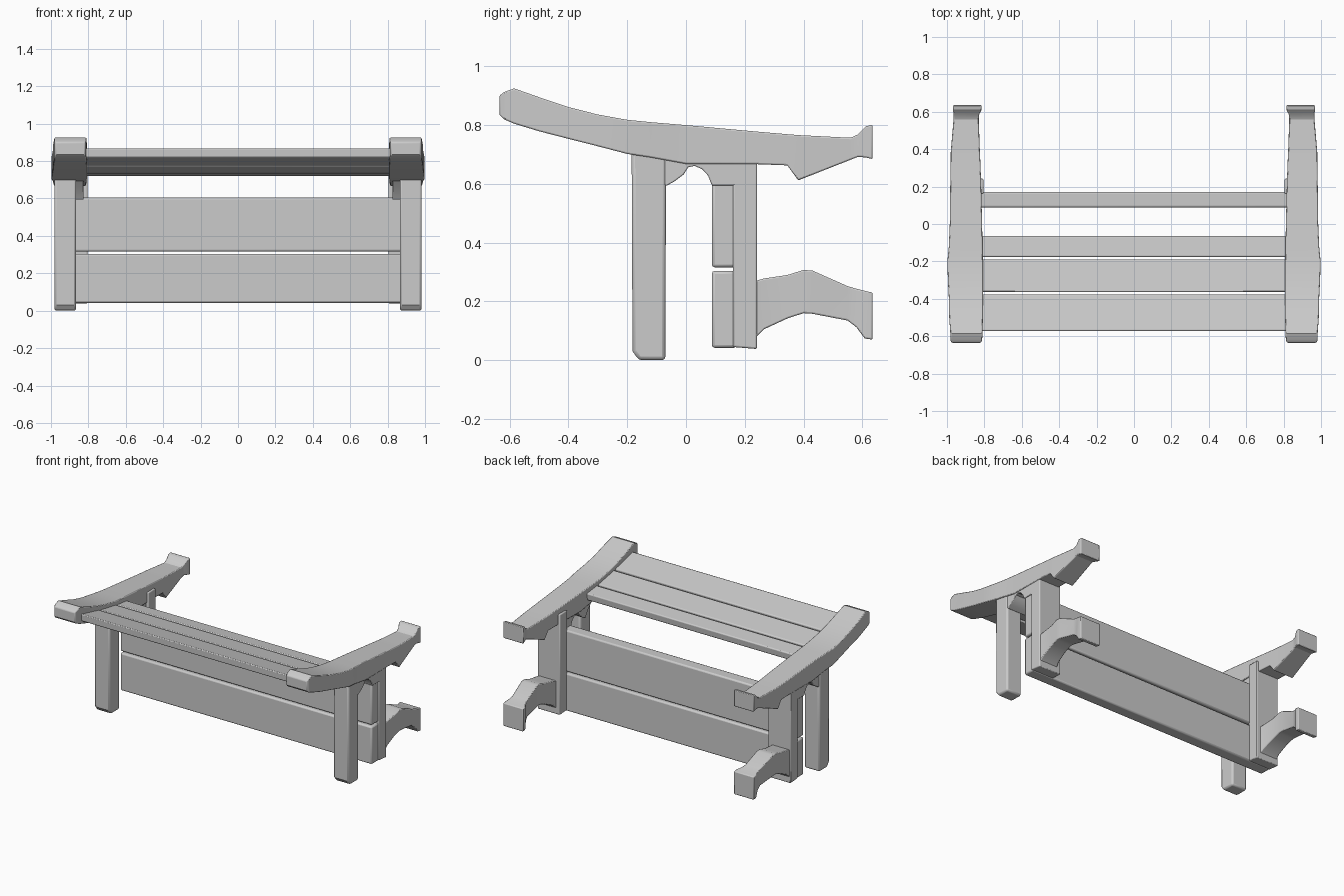
import bpy, bmesh, math
from mathutils import Matrix


def finish(bm, name, bevel=0.008, mirror=True):
    bmesh.ops.recalc_face_normals(bm, faces=bm.faces)
    me = bpy.data.meshes.new(name)
    bm.to_mesh(me)
    bm.free()
    ob = bpy.data.objects.new(name, me)
    bpy.context.collection.objects.link(ob)
    if bevel:
        b = ob.modifiers.new("bevel", 'BEVEL')
        b.width, b.segments, b.limit_method = bevel, 2, 'ANGLE'
        b.angle_limit = math.radians(50)
    if mirror:
        m = ob.modifiers.new("mirror", 'MIRROR')
        m.use_mirror_merge = False
    bpy.ops.object.select_all(action='DESELECT')
    bpy.context.view_layer.objects.active = ob
    ob.select_set(True)
    bpy.ops.object.shade_smooth_by_angle(angle=math.radians(25))
    return ob


def loft(name, stations, bevel=0.008):
    """Rectangular sections along y: (y, z low, z high, x inner, x outer)."""
    bm = bmesh.new()
    rings = [[bm.verts.new(c) for c in ((a, y, lo), (b, y, lo), (b, y, hi), (a, y, hi))]
             for y, lo, hi, a, b in stations]
    for r, s in zip(rings, rings[1:]):
        for i in range(4):
            j = (i + 1) % 4
            bm.faces.new((r[i], r[j], s[j], s[i]))
    bm.faces.new(rings[0])
    bm.faces.new(rings[-1][::-1])
    return finish(bm, name, bevel)


def extrude(name, profile, x0, x1, bevel=0.006, mirror=True):
    """Extrude a side profile (y, z) along x."""
    bm = bmesh.new()
    a = [bm.verts.new((x0, y, z)) for y, z in profile]
    b = [bm.verts.new((x1, y, z)) for y, z in profile]
    bm.faces.new(a)
    bm.faces.new(b[::-1])
    n = len(a)
    for i in range(n):
        j = (i + 1) % n
        bm.faces.new((a[i], b[i], b[j], a[j]))
    return finish(bm, name, bevel, mirror)


# Curved side rail with flared back end
loft("side_rail", [
    (-0.635, 0.835, 0.900, 0.818, 0.975),
    (-0.620, 0.820, 0.912, 0.812, 0.982),
    (-0.585, 0.805, 0.925, 0.810, 0.982),
    (-0.500, 0.779, 0.895, 0.808, 0.988),
    (-0.395, 0.752, 0.860, 0.808, 0.990),
    (-0.300, 0.728, 0.836, 0.808, 0.995),
    (-0.200, 0.702, 0.818, 0.808, 0.998),
    (-0.120, 0.690, 0.810, 0.810, 0.990),
    (0.000, 0.668, 0.800, 0.812, 0.985),
    (0.240, 0.667, 0.778, 0.818, 0.982),
    (0.345, 0.663, 0.769, 0.822, 0.980),
    (0.382, 0.612, 0.766, 0.824, 0.980),
    (0.560, 0.682, 0.757, 0.830, 0.965),
    (0.585, 0.692, 0.768, 0.828, 0.965),
    (0.612, 0.690, 0.796, 0.816, 0.968),
    (0.635, 0.684, 0.801, 0.814, 0.968)], 0.005)

# Front leg
extrude("front_leg", [(-0.185, 0.72), (-0.182, 0.03), (-0.160, 0.0),
                      (-0.070, 0.0), (-0.068, 0.72)], 0.865, 0.982, 0.012)

# Arched brace joining the leg and post
extrude("arch_brace", [(-0.170, 0.715), (-0.100, 0.640), (-0.069, 0.592), (-0.040, 0.608),
                       (-0.008, 0.632), (0.008, 0.657), (0.030, 0.661), (0.055, 0.650),
                       (0.075, 0.628), (0.088, 0.595), (0.180, 0.595), (0.180, 0.74),
                       (-0.170, 0.76)], 0.825, 0.978, 0.004)

# Rear post behind the boards
extrude("rear_post", [(0.160, 0.045), (0.242, 0.038), (0.242, 0.74), (0.160, 0.74)],
        0.805, 0.978)

# Lower wall bracket with narrowed neck
loft("lower_bracket", [
    (0.225, 0.070, 0.268, 0.830, 0.972),
    (0.245, 0.085, 0.272, 0.835, 0.970),
    (0.265, 0.105, 0.278, 0.840, 0.968),
    (0.345, 0.142, 0.290, 0.848, 0.968),
    (0.400, 0.160, 0.307, 0.850, 0.972),
    (0.430, 0.158, 0.305, 0.848, 0.972),
    (0.550, 0.135, 0.252, 0.842, 0.958),
    (0.580, 0.112, 0.243, 0.832, 0.960),
    (0.608, 0.074, 0.236, 0.816, 0.968),
    (0.635, 0.070, 0.230, 0.814, 0.968)], 0.005)

# Two boards of the back panel
for name, z0, z1 in (("lower_panel_board", 0.042, 0.304), ("upper_panel_board", 0.316, 0.605)):
    extrude(name, [(0.088, z0), (0.172, z0), (0.172, z1), (0.088, z1)],
            -0.972, 0.972, 0.010, False)

# Three sloping slats following the rail curve
slats = (("front_slat", -0.572, -0.376, 0.870, 0.824),
         ("middle_slat", -0.364, -0.188, 0.820, 0.788),
         ("rear_slat", -0.176, -0.064, 0.785, 0.770))
for name, y0, y1, h0, h1 in slats:
    extrude(name, [(y0, h0), (y1, h1), (y1 - 0.006, h1 - 0.05), (y0 + 0.002, h0 - 0.05)],
            -0.84, 0.84, 0.007, False)
